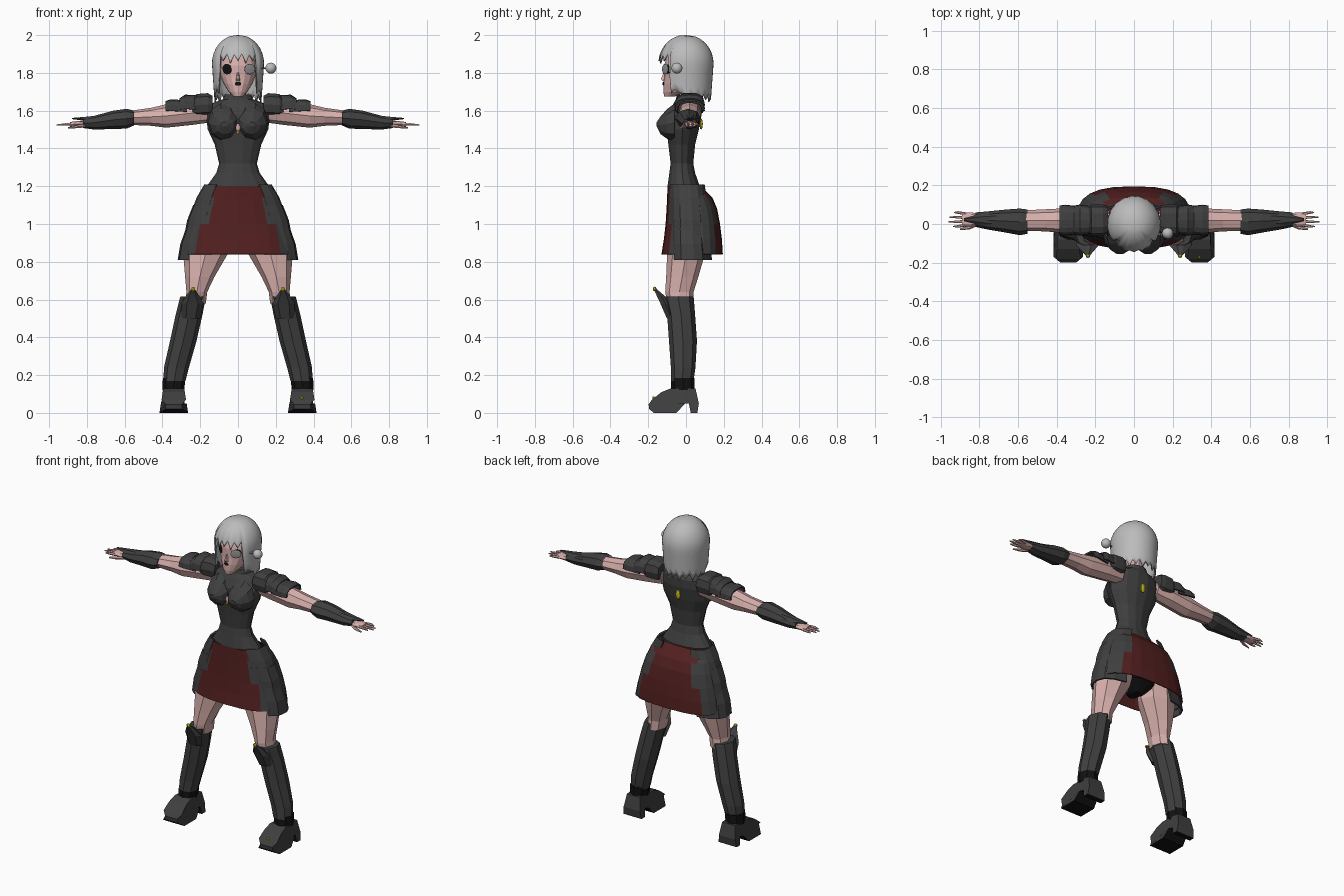
import bpy, bmesh
from math import sin, cos, radians, sqrt, copysign
from mathutils import Matrix, Vector

CM = 0.01  # all sizes below are in hundredths of a unit

default = bpy.data.objects.get("Cube")
if default:
    bpy.data.objects.remove(default)


def material(name, r, g, b):
    m = bpy.data.materials.new(name)
    m.use_nodes = True
    m.diffuse_color = (r, g, b, 1)
    shader = next(n for n in m.node_tree.nodes if n.type == "BSDF_PRINCIPLED")
    shader.inputs["Base Color"].default_value = (r, g, b, 1)
    return m


SKIN = material("skin", .68, .43, .41)
GREY = material("dark grey cloth", .05, .05, .05)
BLACK = material("black", .006, .006, .006)
RED = material("dark red cloth", .085, .014, .014)
GOLD = material("gold", .55, .47, .01)
HAIR = material("silver hair", .5, .5, .5)
LENS = material("grey lens", .3, .3, .31)


def finish(name, bm, mats, mirror=False, thick=0, smooth=False):
    """Turn a bmesh into an object, with optional thickness and mirroring."""
    bmesh.ops.recalc_face_normals(bm, faces=bm.faces)
    mesh = bpy.data.meshes.new(name)
    bm.to_mesh(mesh)
    bm.free()
    for m in mats:
        mesh.materials.append(m)
    ob = bpy.data.objects.new(name, mesh)
    bpy.context.collection.objects.link(ob)
    if thick:
        ob.modifiers.new("thickness", "SOLIDIFY").thickness = thick * CM
    if mirror:
        ob.modifiers.new("mirror", "MIRROR")
    if smooth:
        bpy.ops.object.select_all(action="DESELECT")
        ob.select_set(True)
        bpy.context.view_layer.objects.active = ob
        bpy.ops.object.shade_smooth_by_angle(angle=radians(50))
    return ob


def loft(name, mats, sections, axis="z", n=10, power=1, arc=None, rule=None, cap=True, **kw):
    """Skin over rounded sections, each (position, low, high, low, high)."""
    bm = bmesh.new()
    steps = n + 1 if arc else n
    start, end = arc or (0, 360)
    rows = []
    for pos, a0, a1, b0, b1 in sections:
        row = []
        for i in range(steps):
            t = radians(start + (end - start) * i / n)
            c, s = (copysign(abs(v) ** power, v) for v in (cos(t), sin(t)))
            a = (a0 + a1 + (a1 - a0) * c) / 2
            b = (b0 + b1 + (b1 - b0) * s) / 2
            p = {"x": (pos, a, b), "y": (a, pos, b), "z": (a, b, pos)}[axis]
            row.append(bm.verts.new(Vector(p) * CM))
        rows.append(row)
    for low, high in zip(rows, rows[1:]):
        for i in range(n):
            j = (i + 1) % steps
            f = bm.faces.new((low[i], low[j], high[j], high[i]))
            if rule:
                f.material_index = rule(f.calc_center_median() / CM)
    if cap and not arc:
        bm.faces.new(rows[0])
        bm.faces.new(rows[-1])
    return finish(name, bm, mats, **kw)


def centred(rows):
    return [(z, -w, w, y0, y1) for z, w, y0, y1 in rows]


def ball(name, mat, place, size, yaw=0, tilt=0, seg=10, **kw):
    """Squashed sphere, also used for thin painted plates."""
    bm = bmesh.new()
    m = (Matrix.Translation(Vector(place) * CM) @ Matrix.Rotation(radians(yaw), 4, "Z")
         @ Matrix.Rotation(radians(tilt), 4, "Y") @ Matrix.Diagonal((*(Vector(size) * CM), 1)))
    bmesh.ops.create_uvsphere(bm, u_segments=seg, v_segments=max(6, seg // 2), radius=1, matrix=m)
    return finish(name, bm, [mat], **kw)


# Head and face
loft("head", [SKIN], centred([(167.5, 2.5, -11.5, -6), (170, 5, -12, 0), (174, 7.5, -12, 6),
     (178, 9.2, -11.5, 9), (184, 10.5, -11.5, 10), (193, 9, -9, 9)]), n=16)
loft("neck", [SKIN], centred([(158, 5, -2, 7), (166, 4, -2, 6), (175, 4.5, -3, 7)]))
loft("nose", [SKIN], centred([(175.8, 1.2, -12.6, -10), (176.8, 1, -13.4, -10), (181, .4, -11.8, -10)]), n=6)
ball("right_eye", BLACK, (-5.8, -9.7, 182), (3.2, .45, 2.8), yaw=-38, tilt=25)
ball("left_eye", BLACK, (5.8, -9.7, 182), (3, .4, 2.4), yaw=38, tilt=-25)
ball("eye_lens", LENS, (6.2, -11, 182), (3.4, .45, 2.8), yaw=30)
ball("mouth", BLACK, (0, -12, 174.3), (1.7, .45, 1), seg=8)
ball("ear_sphere", HAIR, (17.4, -4.8, 182.5), (2.9, 2.9, 2.9), seg=20, smooth=True)
loft("ear_rod", [LENS], [(9, -6.5, -5, 182, 183), (16, -5.5, -4.5, 182, 183)], axis="x", n=6)


def hair_bottom(i, front):
    """Jagged lower edge: short fringe in front, long locks elsewhere."""
    tooth = (0, 3.5, 1, 4)[i % 4]
    if front > .66:
        return 185 + tooth * 1.3
    if front > .3:
        return 169 + tooth * .7
    return 164.5 + tooth * 1.2


def hair(columns=40, rows=12):
    bm = bmesh.new()
    grid = []
    for i in range(columns):
        t = radians(360 * i / columns)
        end = hair_bottom(i, -sin(t))
        line = []
        for k in range(1, rows + 1):
            z = 200 - (200 - end) * (k / rows) ** 1.5
            r = sqrt(1 - ((z - 185) / 15.2) ** 2) if z > 185 else 1 - (185 - z) * .005
            line.append(bm.verts.new(Vector((13.8 * r * cos(t), 14.6 * r * sin(t), z)) * CM))
        grid.append(line)
    top = bm.verts.new((0, 0, 2))
    for a, b in zip(grid, grid[1:] + grid[:1]):
        bm.faces.new((top, a[0], b[0]))
        for k in range(rows - 1):
            bm.faces.new((a[k], a[k + 1], b[k + 1], b[k]))
    finish("hair", bm, [HAIR], thick=.8, smooth=True)


hair()

# Torso
loft("bodice", [GREY], centred([(120, 16.5, -10, 7.5), (127, 11.5, -9, 5), (132, 10, -8.3, 4),
     (142, 12.3, -9.5, 5), (150, 16, -10.5, 7), (158, 17, -10, 8.5), (163.5, 15, -7, 8.5),
     (166, 8, -5.5, 7.5), (168.5, 7, -5, 7)]), n=14)
loft("bust", [GREY], [(-15.5, 5.5, 9, 151.5, 154), (-13.5, 2, 12, 147.5, 157), (-10, 0, 15, 145, 161),
     (-6, 0, 16, 144, 164)], axis="y", n=9, mirror=True)
ball("neckline_gap", SKIN, (0, -10.9, 151), (1.2, .45, 2.2), seg=6)
ball("chest_gem", GOLD, (0, -11.4, 148.5), (.9, .6, 1), seg=6)
ball("back_gem", GOLD, (0, 8, 153), (1.8, .9, 3), seg=6)


# Skirt: red front and back, grey sides
def skirt_colour(c):
    width = 15 + (120 - c.z) * .36
    return 0 if abs(c.x) < width * .8 and c.z < 120 else 1


loft("skirt", [RED, GREY], centred([(84, 29.5, -13, 19.5), (92, 28, -11.7, 19), (100, 26, -10.8, 18),
     (108, 23.5, -10.3, 16.5), (114, 21, -10, 14), (120, 16.5, -9.8, 8)]),
     n=24, power=.75, rule=skirt_colour, cap=False, thick=.5)
plates = [(107, 121, 24.5, 17.8, 11.5), (94, 110, 28.5, 23.8, 12.8), (81, 98, 32, 27.5, 13.5)]
for i, (low, high, wide, narrow, back) in enumerate(plates):
    loft(f"hip_plate_{i + 1}", [GREY],
         [(low, -wide, wide, -9.5, back + 1), ((low + high) / 2, -wide / 2 - narrow / 2 - .8,
          wide / 2 + narrow / 2 + .8, -9.5, back), (high, -narrow, narrow, -9.5, back - 1)],
         n=6, power=.7, arc=(-58, 66), thick=1, mirror=True)
loft("hips", [BLACK], centred([(84, 3, -4, 5), (90, 12, -7, 11), (104, 18, -8, 13)]))

# Legs
loft("thigh", [SKIN], [(58, 17, 28, -10, 4), (64, 16.3, 27.3, -11, 4), (72, 12.5, 28, -10.5, 6.5),
     (84, 5.5, 29, -10, 10), (100, 3, 25, -8, 12)], n=8, mirror=True)
loft("boot_shaft", [GREY], [(17, 27.8, 39.5, -8, 4), (24, 26, 39.2, -8, 5), (38, 22, 36, -9, 5.8),
     (52, 18.8, 33, -10, 4.8), (60, 17.3, 31, -12, 4.2), (61.5, 17, 30.5, -12, 4)], n=8, mirror=True)
loft("boot_knee_point", [GREY], [(50, 20, 30, -10.5, -5), (58, 18.2, 30, -14, -8),
     (62, 20.5, 27.5, -15.8, -11), (66, 23.2, 24.4, -17.5, -16)], n=6, mirror=True)
ball("knee_gem", GOLD, (23.8, -16.6, 65.6), (1.3, 1, 1.2), seg=6, mirror=True)
loft("ankle_band", [BLACK], [(12, 28.5, 40, -8, 4.5), (18.5, 27.8, 39.8, -7.8, 4.6)], n=8, mirror=True)


def shoe():
    """Heeled shoe: side profile carried across a width that narrows upward."""
    profile = [(-19.5, 2), (-17, 0), (-5, 0), (-.5, 5), (1.5, 5), (2.5, 0), (6, 0), (6.8, 5),
               (5, 13), (-8, 13), (-13, 11), (-18, 7), (-19.8, 4.5)]
    bm = bmesh.new()
    sides = []
    for sign in (-1, 1):
        side = []
        for y, z in profile:
            half = (7.6 - .16 * z) * (.62 if y < -18 else 1 if y < 0 else .85)
            side.append(bm.verts.new(Vector((34 + sign * half, y, z)) * CM))
        sides.append(side)
        bm.faces.new(side)
    a, b = sides
    for i in range(len(a)):
        j = (i + 1) % len(a)
        f = bm.faces.new((a[i], a[j], b[j], b[i]))
        f.material_index = int(i < 6)
    finish("shoe", bm, [GREY, BLACK], mirror=True)


shoe()
ball("shoe_stud", GOLD, (33.8, -17.2, 8), (.9, .6, .8), seg=6)

# Arms
loft("arm", [SKIN], [(13, -3, 7, 154, 164), (24, -4, 8, 152.5, 165), (38, -4.5, 8, 151, 163.4),
     (46, -3.8, 7.6, 152, 161.5), (58, -3.5, 7, 152.5, 159.8)], axis="x", n=8, mirror=True)
loft("bracer", [GREY], [(55, -5, 7.5, 152.2, 160), (59, -5.8, 8, 150.5, 161), (66, -4.5, 7.5, 150.3, 160),
     (76, -2.8, 6.5, 150, 157.3), (82, -1.5, 6, 150.8, 156)], axis="x", n=8, mirror=True)
loft("bracer_spike", [GREY], [(70, -2.5, 6.5, 154, 158.3), (80, -.5, 5, 154.3, 157),
     (88, 1.5, 3, 155.5, 156.2)], axis="x", n=6, mirror=True)
loft("palm", [SKIN], [(79, 0, 5, 151, 154.5), (84, -1.5, 6, 151.2, 154.6), (89, -1.2, 6, 151.5, 154)],
     axis="x", n=8, mirror=True)
for i, reach in enumerate((93.5, 96, 95.5, 93)):
    y = -.5 + i * 1.9
    fan = (i - 1.5) * .5
    loft(f"finger_{i + 1}", [SKIN], [(87, y - .8, y + .8, 151.8, 153.6),
         (91, y - .7 + fan, y + .7 + fan, 152, 153.5),
         (reach, y - .3 + fan, y + .3 + fan, 152, 152.8)], axis="x", n=6, mirror=True)
loft("thumb", [SKIN], [(81, -1, 1.5, 151, 153), (85, -2.8, -.6, 150.6, 152.4), (90, -3.2, -2.3, 150.5, 151.4)],
     axis="x", n=6, mirror=True)

# Layered shoulder armour
loft("shoulder_block", [GREY], [(13.5, -5, 9.5, 158, 168), (16, -6, 10, 157, 169.5),
     (22, -6, 10, 157, 169), (24, -5, 9, 158, 166.5)], axis="x", n=10, power=.7, mirror=True)
flaps = [(20, 31, 168.5, 166.5), (27, 38.5, 166, 165)]
for i, (inner, outer, top, end) in enumerate(flaps):
    loft(f"shoulder_flap_{i + 1}", [GREY], [(inner, -5, 9, 155, top - .5), (outer - 3, -6, 10, 155.5, top),
         (outer, -5.6, 9.6, 156.5, end)], axis="x", n=8, power=.75, arc=(-5, 185), thick=1, mirror=True)
